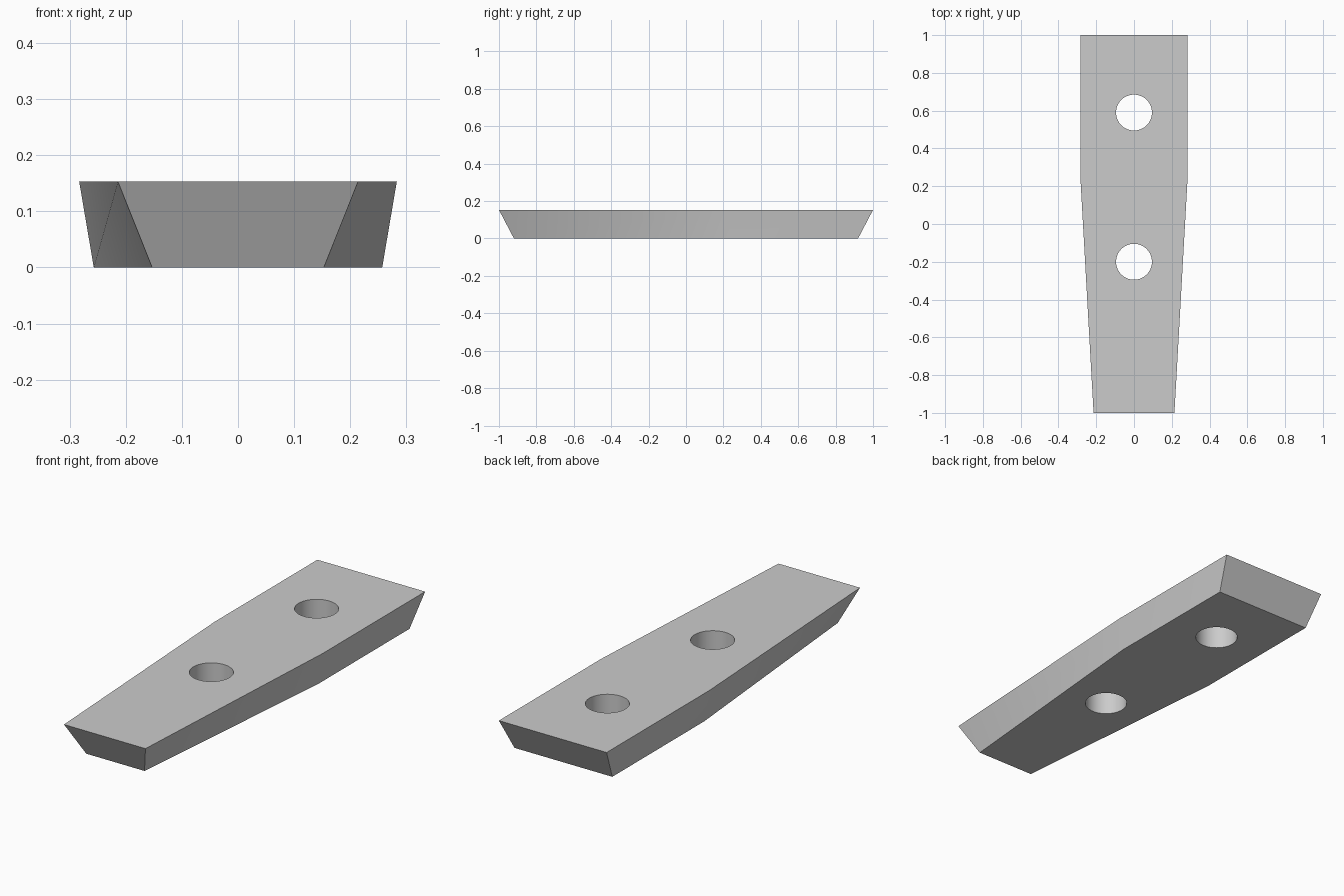
import bpy, bmesh, math

if "Cube" in bpy.data.objects:
    bpy.data.objects.remove(bpy.data.objects["Cube"])

grey = bpy.data.materials.new("plain grey")
grey.diffuse_color = (0.6, 0.6, 0.6, 1)
grey.use_nodes = True
grey.node_tree.nodes["Principled BSDF"].inputs["Base Color"].default_value = grey.diffuse_color

# Tapered bar: six-sided outline, narrower at the bottom
def outline(front_x, wide_x, end_y, z):
    right = [(front_x, -end_y, z), (wide_x, 0.23, z), (wide_x, end_y, z)]
    return right + [(-x, y, z) for x, y, z in reversed(right)]

bm = bmesh.new()
bottom = [bm.verts.new(p) for p in outline(0.153, 0.257, 0.92, 0.0)]
top = [bm.verts.new(p) for p in outline(0.214, 0.283, 1.0, 0.153)]
bm.faces.new(bottom[::-1])
bm.faces.new(top)
for i in range(6):
    j = (i + 1) % 6
    if i == 0:      # twisted front right side, split from lower front to upper middle
        bm.faces.new((bottom[0], bottom[1], top[1]))
        bm.faces.new((bottom[0], top[1], top[0]))
    elif i == 4:    # twisted front left side, split from upper front to lower middle
        bm.faces.new((bottom[4], bottom[5], top[5]))
        bm.faces.new((bottom[4], top[5], top[4]))
    else:
        bm.faces.new((bottom[i], bottom[j], top[j], top[i]))
bmesh.ops.recalc_face_normals(bm, faces=bm.faces)
mesh = bpy.data.meshes.new("tapered_bar")
bm.to_mesh(mesh)
bm.free()
bar = bpy.data.objects.new("tapered_bar", mesh)
bpy.context.collection.objects.link(bar)
mesh.materials.append(grey)

# Two round through holes
for n, y in enumerate((-0.20, 0.59)):
    bpy.ops.mesh.primitive_cylinder_add(vertices=64, radius=0.095, depth=0.6, location=(0, y, 0.08))
    cutter = bpy.context.object
    cutter.name = f"hole_cutter_{n + 1}"
    cutter.data.materials.append(grey)
    cutter.hide_render = True
    cutter.hide_set(True)
    cut = bar.modifiers.new(f"hole_{n + 1}", "BOOLEAN")
    cut.operation = "DIFFERENCE"
    cut.solver = "EXACT"
    cut.object = cutter

# Bake the holes, then smooth their walls and keep the bar's edges sharp
bpy.ops.object.select_all(action="DESELECT")
bpy.context.view_layer.objects.active = bar
bar.select_set(True)
for name in [m.name for m in bar.modifiers]:
    bpy.ops.object.modifier_apply(modifier=name)
bpy.ops.object.shade_smooth_by_angle(angle=math.radians(30))
for obj in [o for o in bpy.data.objects if o != bar]:
    bpy.data.objects.remove(obj)
